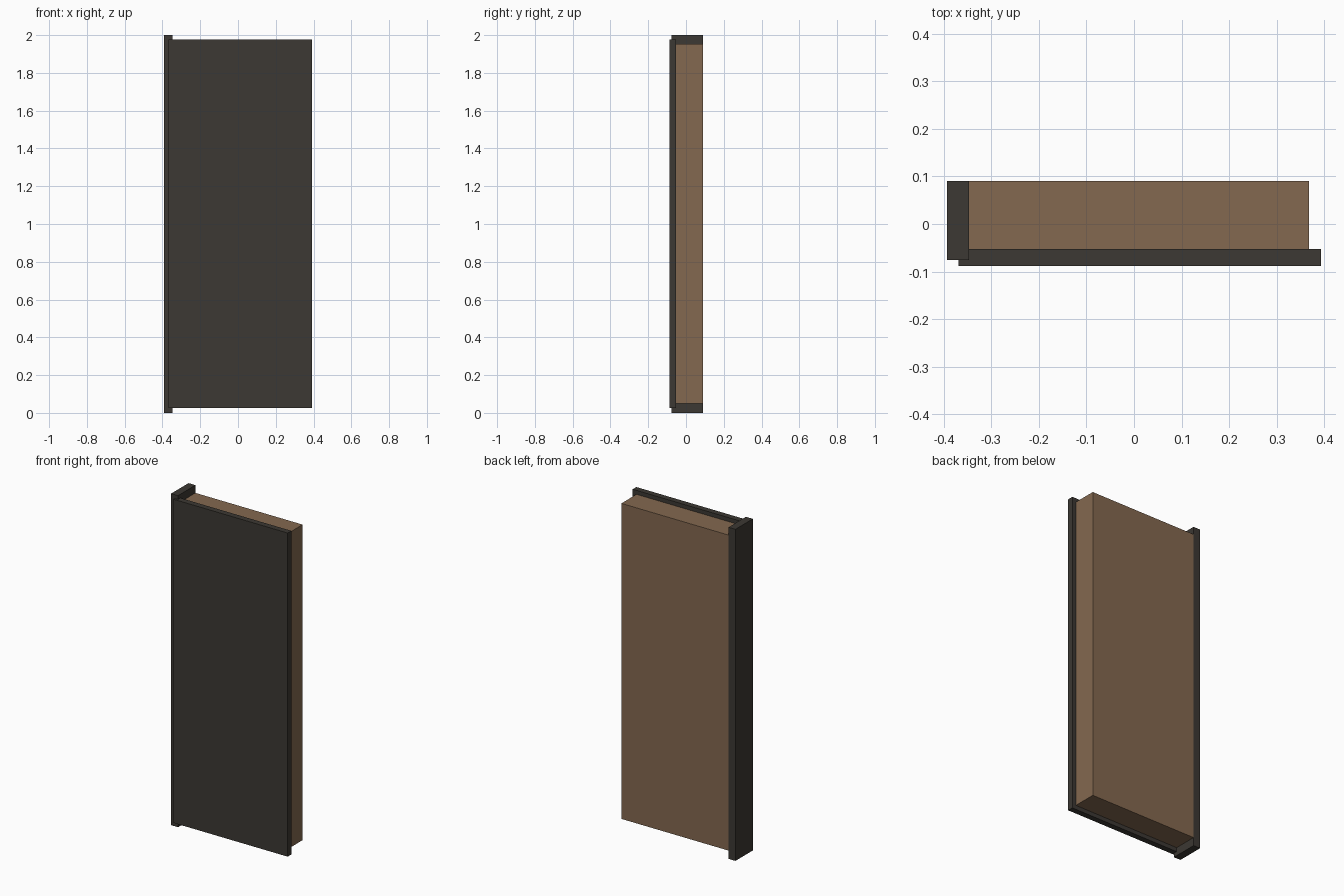
import bpy

if "Cube" in bpy.data.objects:
    bpy.data.objects.remove(bpy.data.objects["Cube"])


def material(name, color):
    mat = bpy.data.materials.new(name)
    mat.diffuse_color = (*color, 1)
    mat.use_nodes = True
    mat.node_tree.nodes["Principled BSDF"].inputs["Base Color"].default_value = mat.diffuse_color
    return mat


def box(name, lo, hi, mat):
    """Axis-aligned box between two corners."""
    bpy.ops.mesh.primitive_cube_add(size=1, location=[(a + b) / 2 for a, b in zip(lo, hi)])
    ob = bpy.context.object
    ob.name = name
    ob.scale = [b - a for a, b in zip(lo, hi)]
    bpy.ops.object.transform_apply(location=False, rotation=False, scale=True)
    ob.data.materials.append(mat)
    return ob


dark = material("dark_trim", (0.045, 0.04, 0.033))
brown = material("brown_wood", (0.23, 0.14, 0.08))

# Thick core slab, butting against the edge post and the front panel
box("core_slab", (-0.347, -0.053, 0.05), (0.368, 0.09, 1.953), brown)
# Front panel overhanging the core on the free side
box("front_panel", (-0.369, -0.088, 0.025), (0.393, -0.053, 1.977), dark)
# Full-height post along the left edge
box("edge_post", (-0.393, -0.076, 0.0), (-0.347, 0.09, 2.0), dark)
